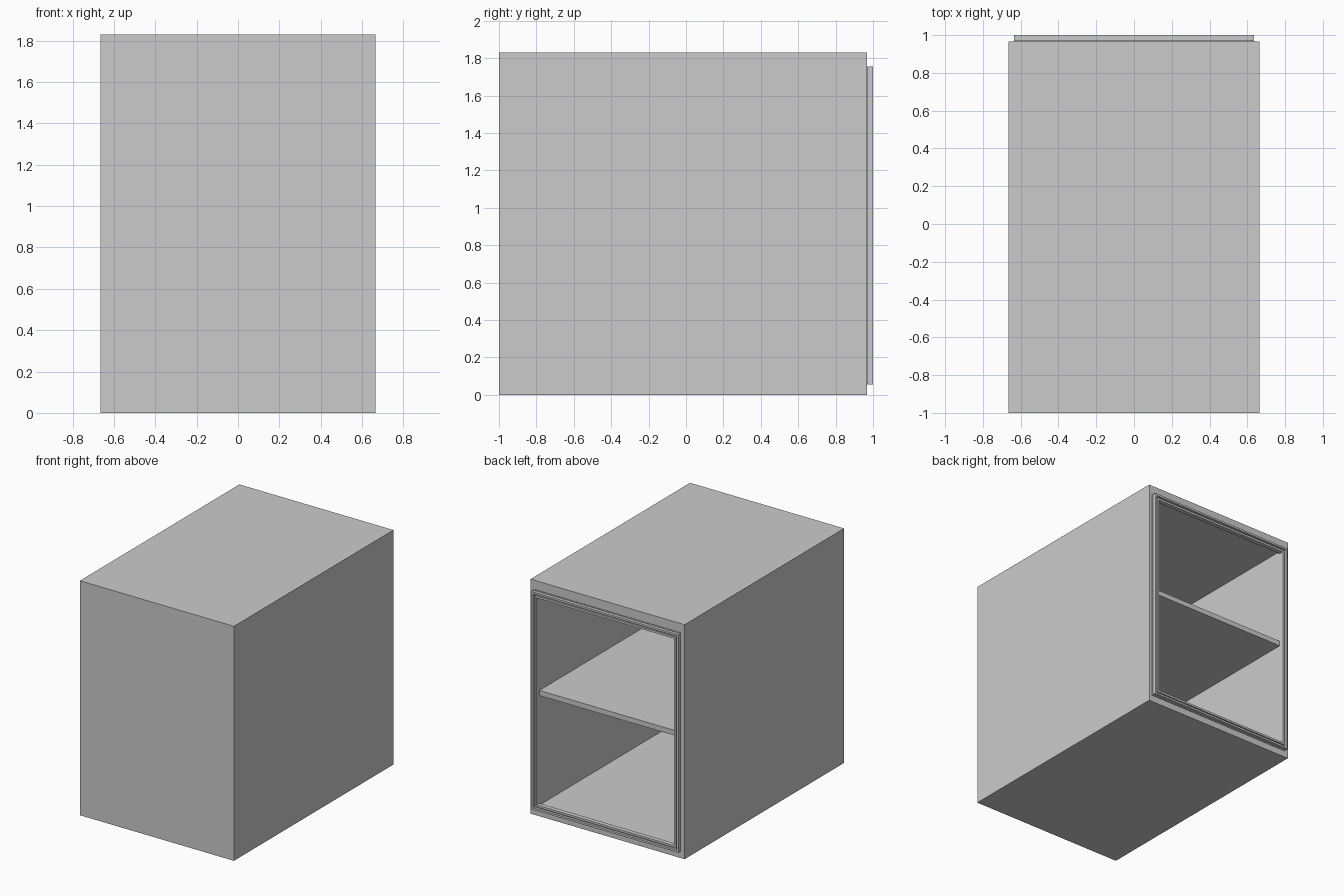
import bpy, bmesh

if "Cube" in bpy.data.objects:
    bpy.data.objects.remove(bpy.data.objects["Cube"])

BACK = 0.967      # y of the cabinet's open face


def loft(name, sections, caps=False, closed=False):
    """Join rectangular rings (half width, z low, z high, y) into one mesh."""
    bm = bmesh.new()
    rings = [[bm.verts.new(p) for p in ((-w, y, lo), (w, y, lo), (w, y, hi), (-w, y, hi))]
             for w, lo, hi, y in sections]
    pairs = list(zip(rings, rings[1:]))
    if closed:
        pairs.append((rings[-1], rings[0]))
    for a, b in pairs:
        for i in range(4):
            j = (i + 1) % 4
            bm.faces.new((a[i], a[j], b[j], b[i]))
    if caps:
        bm.faces.new(rings[0])
        bm.faces.new(rings[-1])
    bmesh.ops.recalc_face_normals(bm, faces=bm.faces)
    mesh = bpy.data.meshes.new(name)
    bm.to_mesh(mesh)
    bm.free()
    obj = bpy.data.objects.new(name, mesh)
    bpy.context.collection.objects.link(obj)
    return obj


# Hollow cabinet, open at the back
loft("cabinet_shell", [
    (0.665, 0, 1.83, -1.0), (0.665, 0, 1.83, BACK),
    (0.597, 0.08, 1.735, BACK), (0.597, 0.08, 1.735, -0.93)], caps=True)

# Shelf across the middle
loft("shelf", [(0.597, 0.935, 0.975, -0.93), (0.597, 0.935, 0.975, 0.955)], caps=True)

# Door seal: thin mounting flange and a grooved double bead, (inset, y) profile
profile = [(0.0, 0.960), (0.0, 0.971), (0.010, 0.971), (0.010, 0.976),
           (0.004, 0.976), (0.004, 1.0), (0.019, 1.0), (0.019, 0.982),
           (0.030, 0.982), (0.030, 0.995), (0.046, 0.995), (0.046, 0.960)]
loft("door_seal", [(0.639 - d, 0.051 + d, 1.759 - d, y) for d, y in profile], closed=True)
